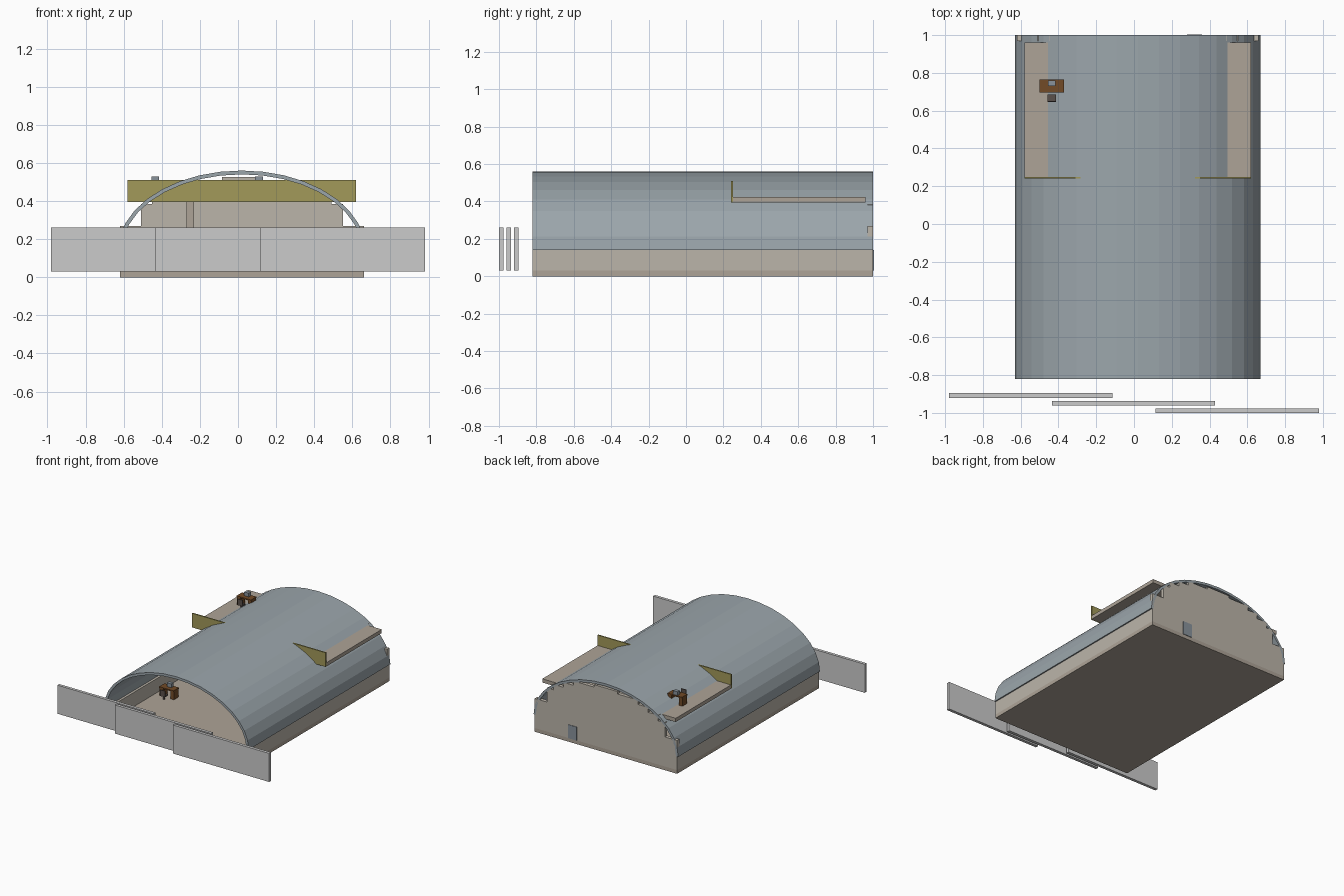
import bpy, math

if "Cube" in bpy.data.objects:
    bpy.data.objects.remove(bpy.data.objects["Cube"])

CX = 0.02  # the hall sits slightly right of the door set


def mat(name, c):
    m = bpy.data.materials.new(name)
    m.diffuse_color = (*c, 1)
    m.use_nodes = True
    m.node_tree.nodes["Principled BSDF"].inputs["Base Color"].default_value = m.diffuse_color
    return m


BEIGE = mat("beige", (0.50, 0.46, 0.40))
TAN = mat("tan", (0.42, 0.37, 0.31))
STEEL = mat("steel", (0.33, 0.38, 0.41))
OLIVE = mat("olive", (0.36, 0.32, 0.10))
BROWN = mat("brown", (0.17, 0.07, 0.02))
DARK = mat("dark", (0.10, 0.08, 0.07))
BLUE = mat("blue_grey", (0.25, 0.29, 0.33))


def mesh(name, verts, faces, m=None):
    me = bpy.data.meshes.new(name)
    me.from_pydata(verts, [], faces)
    ob = bpy.data.objects.new(name, me)
    bpy.context.collection.objects.link(ob)
    if m:
        me.materials.append(m)
    return ob


def box(name, x0, x1, y0, y1, z0, z1, m=None):
    v = [(x, y, z) for z in (z0, z1) for x, y in ((x0, y0), (x1, y0), (x1, y1), (x0, y1))]
    f = [(3, 2, 1, 0), (4, 5, 6, 7)] + [(i, (i + 1) % 4, (i + 1) % 4 + 4, i + 4) for i in range(4)]
    return mesh(name, v, f, m)


def prism(name, prof, y0, y1, m=None):
    # xz outline, counter-clockwise seen from the front
    n = len(prof)
    v = [(x, y, z) for y in (y0, y1) for x, z in prof]
    f = [tuple(range(n)), tuple(reversed(range(n, 2 * n)))]
    f += [(i, i + n, (i + 1) % n + n, (i + 1) % n) for i in range(n)]
    return mesh(name, v, f, m)


# arched roof shell, 18 flat facets
N = 18
outer = [(CX + 0.65 * math.cos(math.pi * i / N), 0.14 + 0.42 * math.sin(math.pi * i / N)) for i in range(N + 1)]
inner = [(CX + 0.63 * math.cos(math.pi * i / N), 0.14 + 0.40 * math.sin(math.pi * i / N)) for i in range(N + 1)]
v = [(x, y, z) for y in (-0.82, 1.0) for p in (outer, inner) for x, z in p]
k = N + 1
f = []
for i in range(N):
    f += [(i, i + 2 * k, i + 1 + 2 * k, i + 1),              # outside
          (k + i, k + i + 1, 3 * k + i + 1, 3 * k + i),      # inside
          (i, i + 1, k + i + 1, k + i),                      # front rim
          (2 * k + i, 3 * k + i, 3 * k + i + 1, 2 * k + i + 1)]
f += [(0, k, 3 * k, 2 * k), (N, 2 * k + N, 3 * k + N, k + N)]
mesh("arched_roof", v, f, STEEL)

# floor and low side walls
box("floor", CX - 0.64, CX + 0.64, -0.82, 1.0, 0, 0.03, TAN)
for s, side in ((-1, "left"), (1, "right")):
    a, b = sorted((CX + s * 0.61, CX + s * 0.64))
    box(side + "_wall", a, b, -0.82, 1.0, 0.03, 0.145, BEIGE)

# stepped back wall following the arch
steps = [(0.64, 0.27), (0.53, 0.385), (0.47, 0.43), (0.38, 0.47), (0.29, 0.505), (0.105, 0.525)]
right, z = [], 0.03
for hw, top in steps:
    right += [(hw, z), (hw, top)]
    z = top
prism("back_wall", [(CX + x, z) for x, z in right] + [(CX - x, z) for x, z in reversed(right)], 0.97, 1.0, BEIGE)
box("back_door", 0.28, 0.36, 0.965, 1.004, 0.03, 0.14, BLUE)

# upper floor, its parapet and post
box("upper_floor", CX - 0.60, CX + 0.60, 0.25, 0.96, 0.395, 0.425, TAN)
box("parapet", CX - 0.60, CX + 0.60, 0.24, 0.25, 0.395, 0.51, OLIVE)
box("support_post", -0.27, -0.23, 0.27, 0.31, 0.03, 0.395, TAN)


def desk(tag, x, y, z):
    # top, legs, screen and chair
    box(tag + "_desk_top", x - 0.065, x + 0.065, y - 0.035, y + 0.035, z + 0.065, z + 0.075, BROWN)
    for s in (-1, 1):
        c = x + s * 0.05
        box(tag + "_desk_leg", c - 0.015, c + 0.015, y - 0.03, y + 0.03, z, z + 0.065, BROWN)
    box(tag + "_screen", x - 0.02, x + 0.02, y, y + 0.03, z + 0.075, z + 0.105, BLUE)
    box(tag + "_chair_seat", x - 0.023, x + 0.023, y - 0.08, y - 0.045, z + 0.03, z + 0.04, DARK)
    box(tag + "_chair_back", x - 0.023, x + 0.023, y - 0.085, y - 0.078, z + 0.03, z + 0.08, DARK)
    box(tag + "_chair_stem", x - 0.005, x + 0.005, y - 0.068, y - 0.058, z, z + 0.03, DARK)


desk("upper_left", -0.435, 0.73, 0.425)
desk("upper_middle", 0.11, 0.73, 0.425)
desk("ground", -0.48, -0.2, 0.03)

# three overlapping sliding doors at the front
for i, (x0, y0) in enumerate(((-0.98, -0.92), (-0.435, -0.96), (0.115, -1.0))):
    box(f"sliding_door_{i + 1}", x0, x0 + 0.865, y0, y0 + 0.024, 0.03, 0.262)
